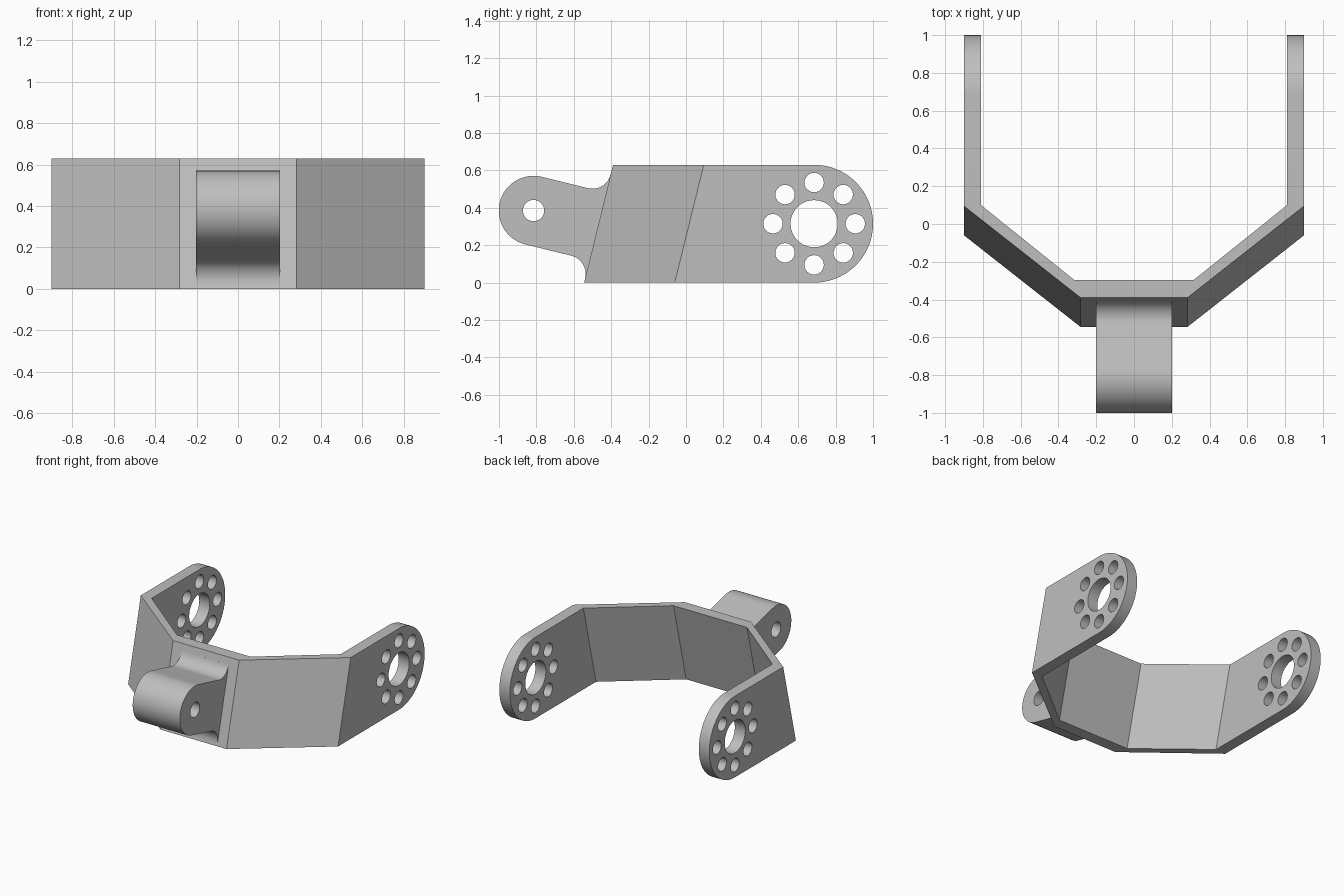
import bpy, bmesh, math
from math import pi, cos, sin, radians

cube = bpy.data.objects.get("Cube")
if cube:
    bpy.data.objects.remove(cube, do_unlink=True)

HEIGHT = 0.63
MID = HEIGHT / 2
LEAN = 0.155 / HEIGHT      # backward lean of the front plates
PIVOT_Y = 0.685            # centre of the rounded arm ends

grey = bpy.data.materials.new("light_grey")
grey.use_nodes = True
colour = (0.52, 0.52, 0.52, 1)
grey.diffuse_color = colour
grey.node_tree.nodes["Principled BSDF"].inputs["Base Color"].default_value = colour


def prism(name, start, end):
    """Solid between two matching outlines."""
    bm = bmesh.new()
    a = [bm.verts.new(p) for p in start]
    b = [bm.verts.new(p) for p in end]
    bm.faces.new(a)
    bm.faces.new(b)
    for i in range(len(a)):
        j = (i + 1) % len(a)
        bm.faces.new((a[i], a[j], b[j], b[i]))
    bmesh.ops.recalc_face_normals(bm, faces=bm.faces)
    mesh = bpy.data.meshes.new(name)
    bm.to_mesh(mesh)
    bm.free()
    mesh.materials.append(grey)
    ob = bpy.data.objects.new(name, mesh)
    bpy.context.collection.objects.link(ob)
    return ob


def side_prism(name, outline, half):
    """Solid from a (y, z) outline, spanning x = -half to half."""
    return prism(name, [(-half, y, z) for y, z in outline],
                 [(half, y, z) for y, z in outline])


def arc(cx, cy, r, a0, a1, n):
    return [(cx + r * cos(radians(a0 + (a1 - a0) * i / n)),
             cy + r * sin(radians(a0 + (a1 - a0) * i / n))) for i in range(n + 1)]


def combine(ob, other, operation):
    """Apply a boolean and discard the second solid."""
    mod = ob.modifiers.new("cut", 'BOOLEAN')
    mod.operation, mod.solver, mod.object = operation, 'EXACT', other
    bpy.context.view_layer.objects.active = ob
    bpy.ops.object.modifier_apply(modifier=mod.name)
    bpy.data.objects.remove(other, do_unlink=True)


def bore(ob, y, z, r, half, n):
    combine(ob, side_prism("bore", arc(y, z, r, 0, 360, n)[:-1], half), 'DIFFERENCE')


# Folded sheet: plan outline at the top edge, leaning backwards
half_plan = [(0.81, 1.4), (0.9, 1.4), (0.9, 0.095), (0.283, -0.39)]
inner_half = [(0.315, -0.297), (0.81, 0.1)]
plan = half_plan + [(-x, y) for x, y in reversed(half_plan)]
plan += [(-x, y) for x, y in reversed(inner_half)] + inner_half


def level(z):
    return [(x, y + (z - HEIGHT) * LEAN, z) for x, y in plan]


bracket = prism("bracket", level(-0.1), level(HEIGHT + 0.1))

# Trim to the side silhouette with rounded arm ends
trim = [(-1.5, HEIGHT), (-1.5, 0)] + arc(PIVOT_Y, MID, MID, -90, 90, 48)
combine(bracket, side_prism("trim", trim, 1.2), 'INTERSECT')

# Pivot hole and ring of bolt holes through both arms
bore(bracket, PIVOT_Y, MID, 0.126, 1.3, 48)
for i in range(8):
    a = i * pi / 4
    bore(bracket, PIVOT_Y + 0.22 * cos(a), MID + 0.22 * sin(a), 0.052, 1.3, 24)

# Front lug: rounded nose, flaring with fillets into the leaning plate
LUG_Y, LUG_Z, R, FACE, FILLET = -0.815, 0.385, 0.186, 0.354, 0.1
outline = arc(0, 0, R, 90, 270, 32)
outline += arc(FACE - FILLET, -R - FILLET, FILLET, 90, 0, 12)
outline += [(FACE + 0.04, -R - FILLET), (FACE + 0.04, R + FILLET)]
outline += arc(FACE - FILLET, R + FILLET, FILLET, 0, -90, 12)
tilt = math.atan(LEAN)
lug = side_prism("front_lug", [(LUG_Y + u * cos(tilt) + v * sin(tilt),
                                LUG_Z - u * sin(tilt) + v * cos(tilt))
                               for u, v in outline], 0.202)
bore(lug, LUG_Y, LUG_Z, 0.057, 0.5, 32)
combine(bracket, lug, 'UNION')

# Smooth the curved walls, keep the folds sharp
bpy.ops.object.select_all(action='DESELECT')
bracket.select_set(True)
bpy.context.view_layer.objects.active = bracket
bpy.ops.object.shade_smooth_by_angle(angle=radians(25))
